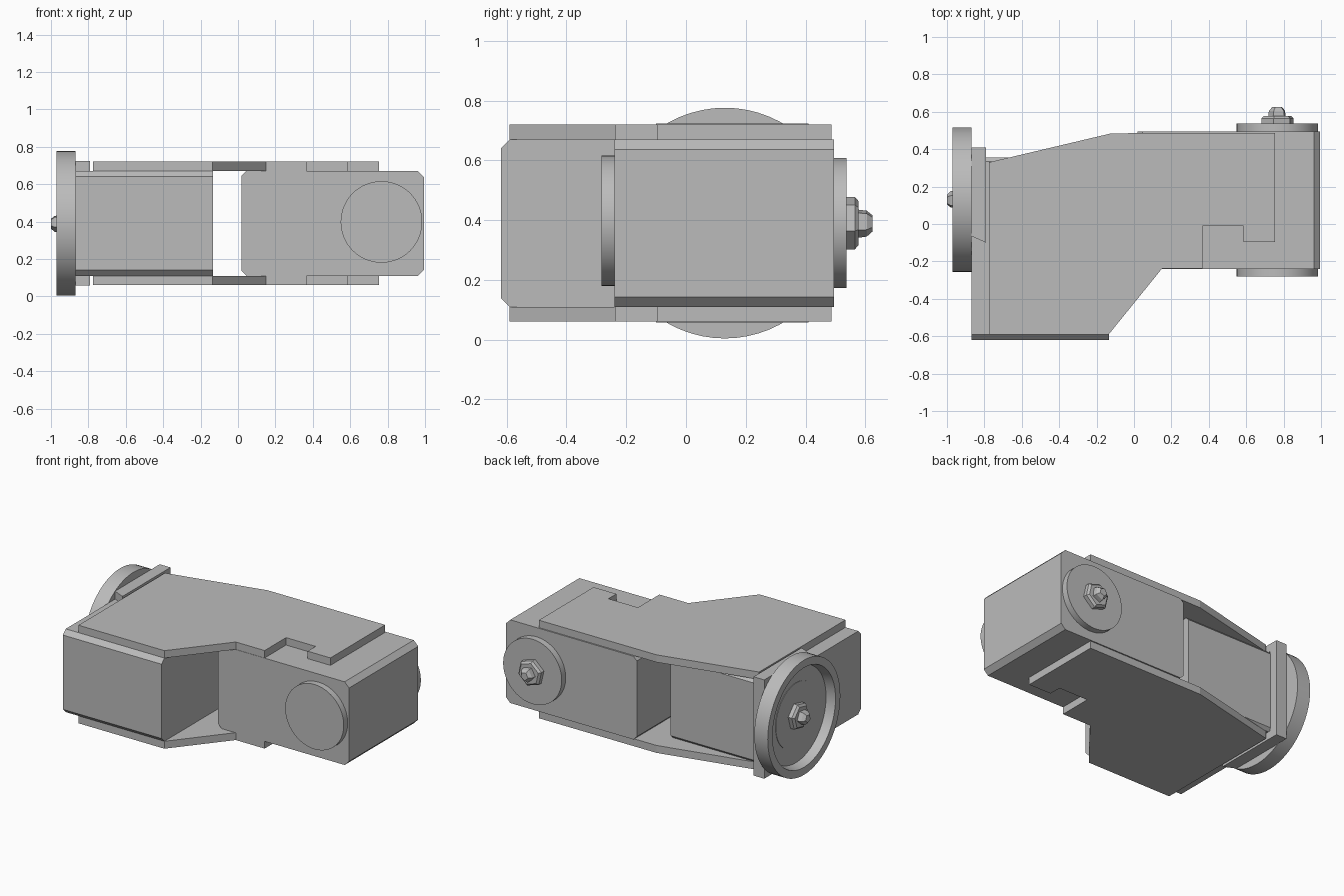
import bpy, bmesh, math
from mathutils import Matrix, Vector

if "Cube" in bpy.data.objects:
    bpy.data.objects.remove(bpy.data.objects["Cube"], do_unlink=True)

grey = bpy.data.materials.new("plain grey")
grey.use_nodes = True
grey.diffuse_color = (0.5, 0.5, 0.5, 1)
grey.node_tree.nodes["Principled BSDF"].inputs["Base Color"].default_value = (0.5, 0.5, 0.5, 1)

MID = 0.39  # height of the shared centre line


def finish(name, bm, smooth=False):
    bmesh.ops.recalc_face_normals(bm, faces=bm.faces)
    mesh = bpy.data.meshes.new(name)
    bm.to_mesh(mesh)
    bm.free()
    mesh.materials.append(grey)
    ob = bpy.data.objects.new(name, mesh)
    bpy.context.collection.objects.link(ob)
    if smooth:
        bpy.ops.object.select_all(action='DESELECT')
        ob.select_set(True)
        bpy.context.view_layer.objects.active = ob
        bpy.ops.object.shade_smooth_by_angle(angle=math.radians(30))
    return ob


def prism(name, outline, axis, lo, hi):
    """Extrude a 2D outline along x, y or z."""
    def place(a, b, t):
        return {"x": (t, a, b), "y": (a, t, b), "z": (a, b, t)}[axis]
    bm = bmesh.new()
    face = bm.faces.new([bm.verts.new(place(a, b, lo)) for a, b in outline])
    out = bmesh.ops.extrude_face_region(bm, geom=[face])
    verts = [g for g in out["geom"] if isinstance(g, bmesh.types.BMVert)]
    bmesh.ops.translate(bm, verts=verts, vec=Vector(place(0, 0, hi - lo)))
    return finish(name, bm)


def chamfered(a0, a1, b0, b1, c0, c1):
    """Rectangle outline with corner cuts c0 on the low side and c1 on the high side."""
    return [(a0 + c0, b0), (a1 - c1, b0), (a1, b0 + c1), (a1, b1 - c1),
            (a1 - c1, b1), (a0 + c0, b1), (a0, b1 - c0), (a0, b0 + c0)]


def lathe(name, profile, centre, axis, sides=64, turn=0.0, closed=False):
    """Spin (radius, distance) points around an axis through centre."""
    rot = Vector((0, 0, 1)).rotation_difference(Vector(axis)).to_matrix().to_4x4()
    bm = bmesh.new()
    rings = []
    for r, d in profile:
        rings.append([bm.verts.new((r * math.cos(turn + math.tau * i / sides),
                                    r * math.sin(turn + math.tau * i / sides), d))
                      for i in range(sides)])
    for a, b in zip(rings, rings[1:]):
        for i in range(sides):
            j = (i + 1) % sides
            bm.faces.new((a[i], a[j], b[j], b[i]))
    bm.faces.new(rings[0])
    bm.faces.new(rings[-1])
    bm.transform(Matrix.Translation(centre) @ rot)
    return finish(name, bm, smooth=sides > 12)


# Two motor housings
prism("right_housing", chamfered(-0.62, 0.355, 0.11, 0.67, 0.03, 0.02), "x", -0.87, -0.135)
prism("left_housing", chamfered(0.02, 0.995, 0.11, 0.67, 0.025, 0.033), "y", -0.24, 0.495)

# Top and bottom bracket plates joining the housings
plate = [(-0.775, 0.33), (-0.12, 0.485), (0.755, 0.487), (0.755, -0.095), (0.585, -0.095),
         (0.585, -0.01), (0.365, -0.01), (0.365, -0.238), (0.15, -0.238),
         (-0.135, -0.59), (-0.775, -0.59)]
prism("top_plate", plate, "z", 0.67, 0.72)
prism("bottom_plate", plate, "z", 0.06, 0.11)

# Output horns, each with a nut and a screw end
def horn(name, centre, axis):
    lathe(name + "_disc", [(0.218, 0), (0.218, 0.043)], centre, axis)
    lathe(name + "_nut", [(0.09, 0.04), (0.09, 0.07), (0.075, 0.083)], centre, axis, 6, 0.3)
    lathe(name + "_screw", [(0.05, 0.08), (0.046, 0.11), (0.028, 0.13)], centre, axis, 5, 0.5)


horn("back_horn", (0.767, 0.495, MID), (0, 1, 0))
horn("right_horn", (-0.87, 0.13, MID), (-1, 0, 0))
lathe("front_cap", [(0.218, 0), (0.218, 0.042)], (0.767, -0.24, MID + 0.008), (0, -1, 0))

# Recessed wheel around the right horn
lathe("right_wheel", [(0.386, 0), (0.386, 0.1), (0.335, 0.1), (0.32, 0.04)],
      (-0.87, 0.13, MID), (-1, 0, 0))

# Tabs and back wall that grip the right housing
for label, lo in (("top", 0.67), ("bottom", 0.058)):
    prism(label + "_tab", [(-0.87, -0.065), (-0.79, -0.1), (-0.79, 0.41), (-0.87, 0.41)],
          "z", lo, lo + 0.053)
prism("back_wall", [(-0.87, 0.35), (-0.79, 0.35), (-0.79, 0.41), (-0.87, 0.41)], "z", 0.1, 0.68)
